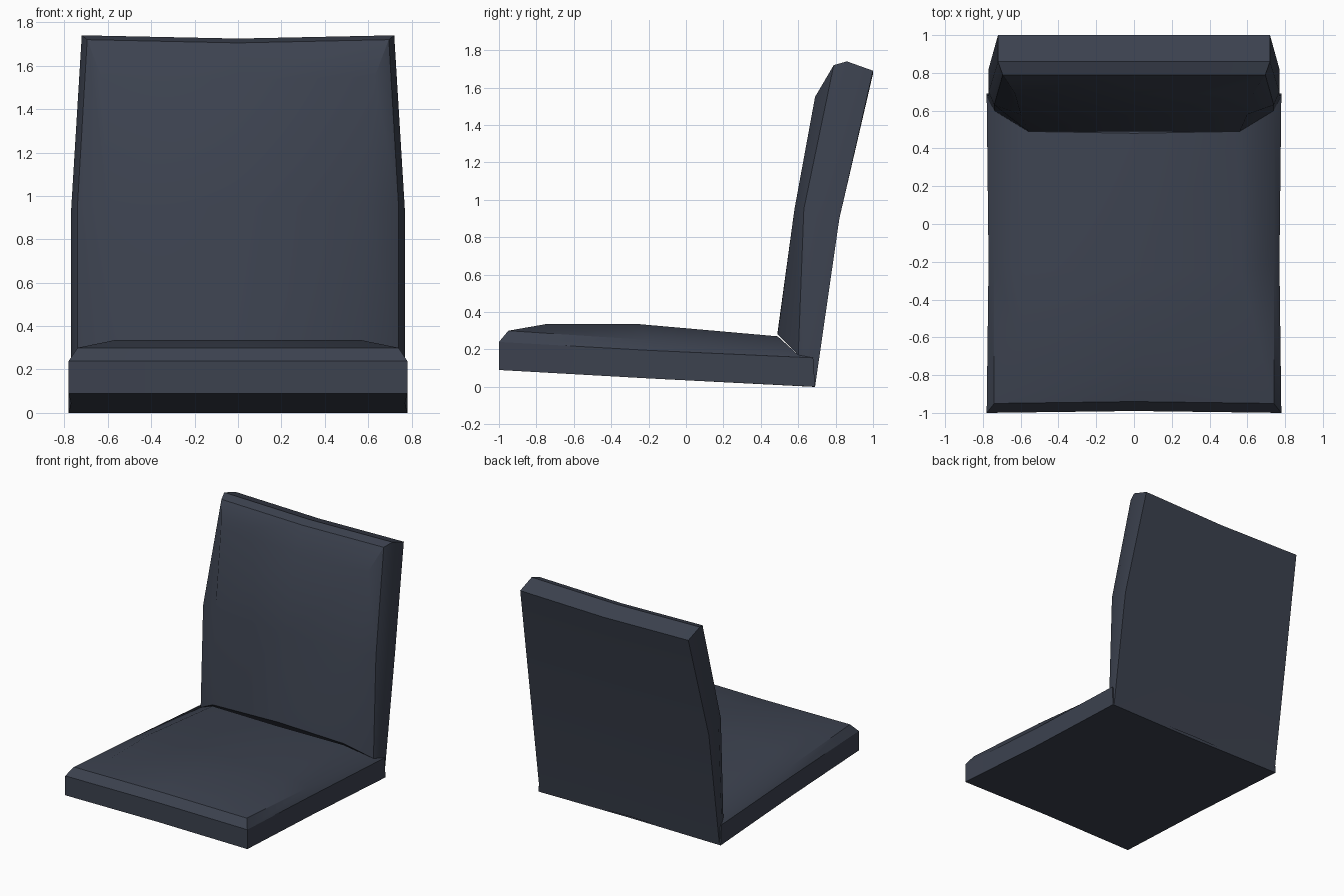
import bpy
import bmesh
from math import radians
from mathutils import Vector

if "Cube" in bpy.data.objects:
    bpy.data.objects.remove(bpy.data.objects["Cube"], do_unlink=True)

COLOR = (0.045, 0.054, 0.078, 1.0)
fabric = bpy.data.materials.new("dark slate fabric")
fabric.use_nodes = True
fabric.diffuse_color = COLOR
bsdf = fabric.node_tree.nodes["Principled BSDF"]
bsdf.inputs["Base Color"].default_value = COLOR
bsdf.inputs["Roughness"].default_value = 0.8


def cushion(name, layers, pull):
    """Stack of layers; each has three (half width, y, z) stations from end to end."""
    bm = bmesh.new()
    grids = []
    for layer in layers:
        grid = []
        for (w, y, z), sign in zip(layer, (1, 0, -1)):
            dip = Vector(pull) * sign
            grid.append([bm.verts.new(Vector((side * w, y, z)) + dip * (side == 0))
                         for side in (-1, 0, 1)])
        grids.append(grid)

    # flat base and padded crown
    for grid in (grids[0], grids[-1]):
        for r in range(2):
            for c in range(2):
                bm.faces.new((grid[r][c], grid[r][c + 1], grid[r + 1][c + 1], grid[r + 1][c]))

    # bands joining each outline to the next
    outline = [(0, 0), (0, 1), (0, 2), (1, 2), (2, 2), (2, 1), (2, 0), (1, 0)]
    for low, high in zip(grids, grids[1:]):
        for (a, b), (c, d) in zip(outline, outline[1:] + outline[:1]):
            bm.faces.new((low[a][b], low[c][d], high[c][d], high[a][b]))

    bmesh.ops.recalc_face_normals(bm, faces=bm.faces)
    mesh = bpy.data.meshes.new(name)
    bm.to_mesh(mesh)
    bm.free()
    mesh.materials.append(fabric)
    obj = bpy.data.objects.new(name, mesh)
    bpy.context.collection.objects.link(obj)
    bpy.ops.object.select_all(action="DESELECT")
    obj.select_set(True)
    bpy.context.view_layer.objects.active = obj
    bpy.ops.object.shade_smooth_by_angle(angle=radians(30))
    return obj


# seat: base, side, rim and crown, each from front to rear
cushion("seat_cushion", [
    [(0.78, -1.0, 0.09), (0.77, -0.2, 0.045), (0.78, 0.69, 0.0)],
    [(0.78, -1.0, 0.24), (0.77, -0.2, 0.195), (0.78, 0.68, 0.155)],
    [(0.74, -0.95, 0.30), (0.74, -0.2, 0.25), (0.74, 0.60, 0.17)],
    [(0.57, -0.75, 0.335), (0.57, -0.25, 0.335), (0.56, 0.49, 0.27)],
], (0, 0.01, 0))

# backrest: rear panel, side, rim and crown, each from bottom to top
cushion("backrest_cushion", [
    [(0.77, 0.69, 0.0), (0.77, 0.82, 0.9), (0.72, 1.0, 1.69)],
    [(0.77, 0.66, 0.1), (0.77, 0.70, 0.92), (0.72, 0.86, 1.74)],
    [(0.74, 0.60, 0.17), (0.74, 0.63, 0.95), (0.695, 0.79, 1.72)],
    [(0.56, 0.49, 0.28), (0.60, 0.58, 0.95), (0.63, 0.69, 1.55)],
], (0, 0, 0.015))
